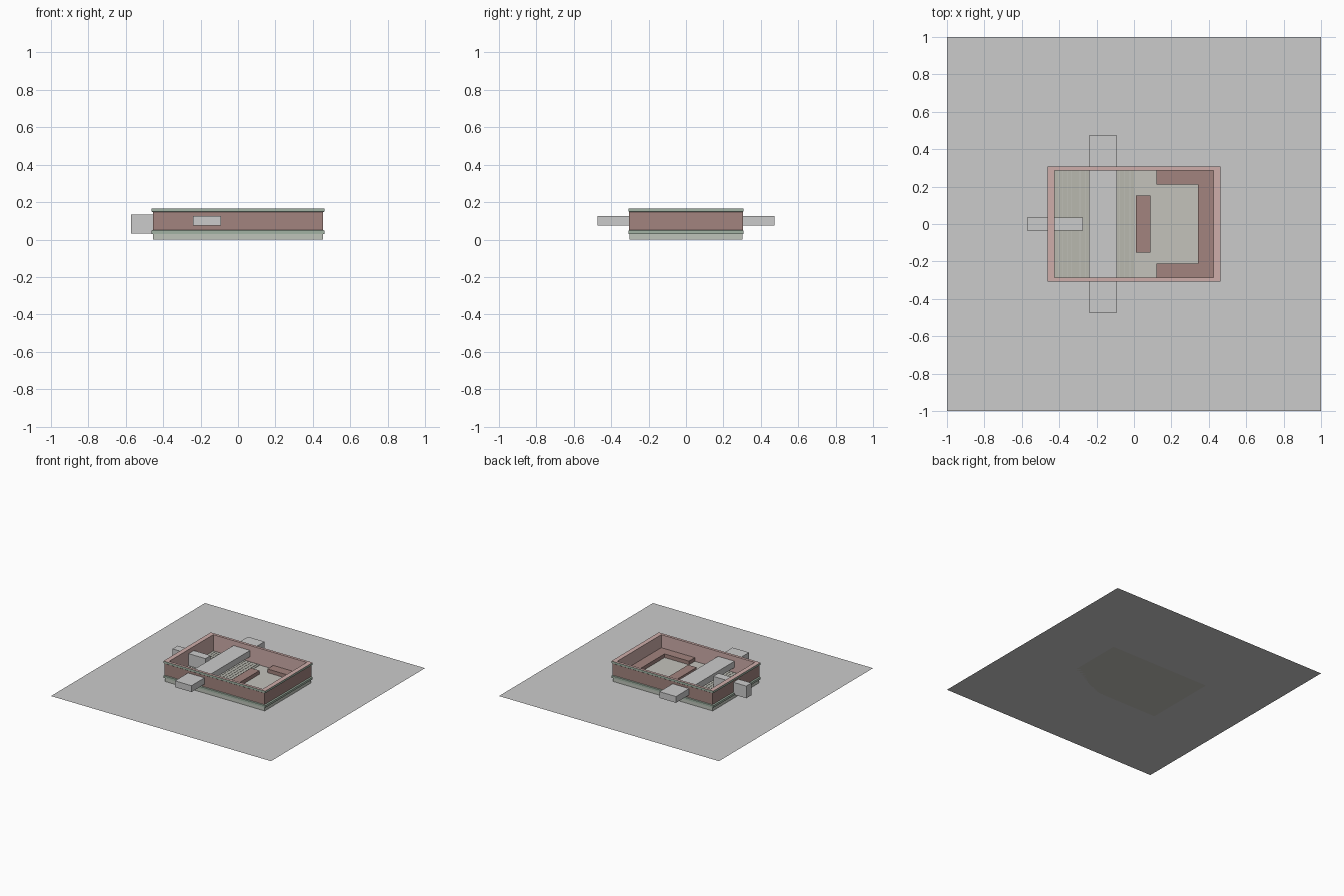
import bpy, bmesh

if "Cube" in bpy.data.objects:
    bpy.data.objects.remove(bpy.data.objects["Cube"])

def material(name, rgb):
    m = bpy.data.materials.new(name)
    m.diffuse_color = (*rgb, 1)
    m.use_nodes = True
    m.node_tree.nodes["Principled BSDF"].inputs["Base Color"].default_value = m.diffuse_color
    return m

BROWN = material("brown", (0.36, 0.23, 0.21))
PINK = material("pink", (0.62, 0.42, 0.40))
GREEN = material("green", (0.36, 0.45, 0.37))
PALE = material("pale_stone", (0.52, 0.55, 0.49))
FLOOR = material("floor", (0.55, 0.54, 0.50))
PLANK = material("plank", (0.48, 0.48, 0.43))

def mesh_object(name, bm, mats=()):
    bmesh.ops.recalc_face_normals(bm, faces=bm.faces[:])
    me = bpy.data.meshes.new(name)
    bm.to_mesh(me)
    bm.free()
    for m in mats:
        me.materials.append(m)
    ob = bpy.data.objects.new(name, me)
    bpy.context.collection.objects.link(ob)
    return ob

def box(name, lo, hi, mat=None):
    bm = bmesh.new()
    bmesh.ops.create_cube(bm, size=1)
    for v in bm.verts:
        v.co = [(a + b) / 2 + c * (b - a) for a, b, c in zip(lo, hi, v.co)]
    return mesh_object(name, bm, [mat] if mat else [])

# Flat ground sheet
bm = bmesh.new()
bmesh.ops.create_grid(bm, x_segments=1, y_segments=1, size=1)
mesh_object("ground_sheet", bm)

# House shell: rectangular rings lofted from the base, over the rim, to the floor
# (half x, half y, z, material of the band leading up to this ring)
PROFILE = [
    (0.454, 0.302, 0.000, 0), (0.454, 0.302, 0.030, 3),
    (0.463, 0.308, 0.030, 2), (0.463, 0.308, 0.047, 2), (0.454, 0.304, 0.052, 2),
    (0.454, 0.304, 0.147, 0), (0.463, 0.308, 0.150, 2),
    (0.463, 0.308, 0.167, 2), (0.425, 0.286, 0.167, 1), (0.425, 0.286, 0.030, 1),
]
bm = bmesh.new()
prev = None
for hx, hy, z, mi in PROFILE:
    ring = [bm.verts.new((sx * hx, sy * hy, z))
            for sx, sy in ((-1, -1), (1, -1), (1, 1), (-1, 1))]
    if prev:
        for i in range(4):
            j = (i + 1) % 4
            bm.faces.new((prev[i], prev[j], ring[j], ring[i])).material_index = mi
    else:
        bm.faces.new(ring).material_index = 4
    prev = ring
bm.faces.new(prev).material_index = 4
mesh_object("house_shell", bm, [BROWN, PINK, GREEN, PALE, FLOOR])

# Floorboards running across the entrance end
for a, b, n, label in ((-0.425, -0.29, 6, "entry"), (-0.288, -0.022, 10, "hall"),
                       (-0.02, 0.0, 1, "edge")):
    step = (b - a) / n
    for i in range(n):
        box(f"{label}_floorboard_{i + 1}", (a + i * step + 0.001, -0.286, 0.03),
            (a + (i + 1) * step - 0.001, 0.286, 0.034), PLANK)

# U-shaped seat and the low table in front of it
bm = bmesh.new()
pts = [(0.12, -0.286), (0.425, -0.286), (0.425, 0.286), (0.12, 0.286),
       (0.12, 0.21), (0.342, 0.21), (0.342, -0.21), (0.12, -0.21)]
face = bm.faces.new([bm.verts.new((x, y, 0.03)) for x, y in pts])
top = bmesh.ops.extrude_face_region(bm, geom=[face])["geom"]
for v in top:
    if isinstance(v, bmesh.types.BMVert):
        v.co.z = 0.06
mesh_object("corner_seat", bm, [BROWN])
box("low_table", (0.01, -0.153, 0.03), (0.088, 0.153, 0.06), BROWN)

# Blocks passing through the window and door openings
box("window_block", (-0.241, -0.474, 0.075), (-0.091, 0.474, 0.127))
box("door_block", (-0.572, -0.034, 0.033), (-0.272, 0.034, 0.133))
